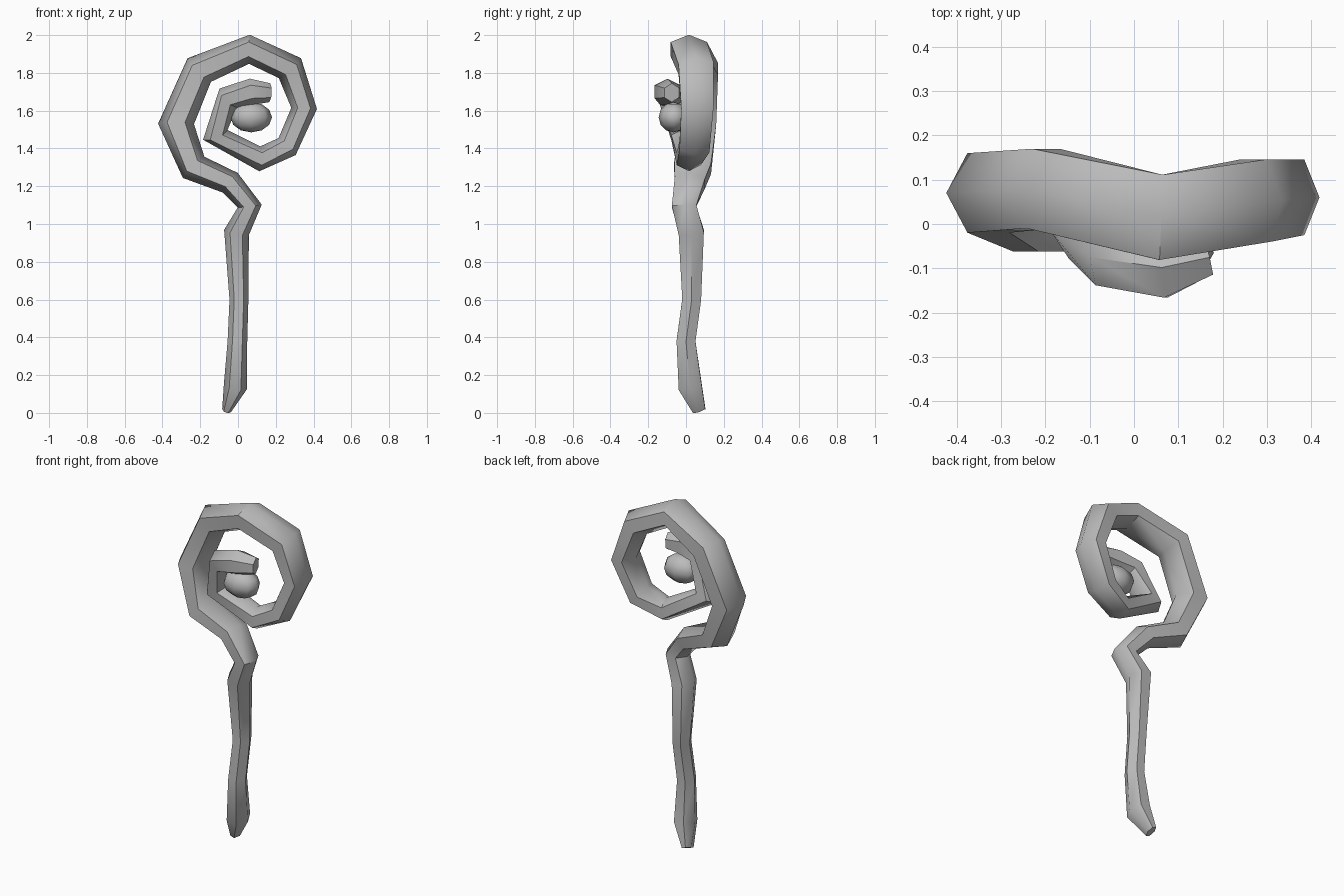
import bpy, bmesh, math
from mathutils import Vector

cube = bpy.data.objects.get("Cube")
if cube:
    bpy.data.objects.remove(cube)

grey = bpy.data.materials.new("plain grey")
grey.use_nodes = True
colour = (0.5, 0.5, 0.5, 1)
grey.diffuse_color = colour
grey.node_tree.nodes["Principled BSDF"].inputs["Base Color"].default_value = colour

SIDES = 6


def finish(name, bm, angle):
    bmesh.ops.recalc_face_normals(bm, faces=bm.faces)
    mesh = bpy.data.meshes.new(name)
    bm.to_mesh(mesh)
    bm.free()
    mesh.materials.append(grey)
    ob = bpy.data.objects.new(name, mesh)
    bpy.context.collection.objects.link(ob)
    bpy.ops.object.select_all(action="DESELECT")
    ob.select_set(True)
    bpy.context.view_layer.objects.active = ob
    bpy.ops.object.shade_smooth_by_angle(angle=math.radians(angle))
    return ob


def sweep(name, path):
    """Gnarled tube: each path entry is x, y, z, in-plane radius, depth radius."""
    pts = [Vector(p[:3]) for p in path]
    bm = bmesh.new()
    rings = []
    for i, p in enumerate(pts):
        t = Vector()
        if i > 0:
            t += (p - pts[i - 1]).normalized()
        if i < len(pts) - 1:
            t += (pts[i + 1] - p).normalized()
        t.normalize()
        n = Vector((t.z, 0, -t.x)).normalized()
        b = t.cross(n)
        ring = []
        for k in range(SIDES):
            a = math.tau * k / SIDES
            ring.append(bm.verts.new(p + n * math.cos(a) * path[i][3]
                                     + b * math.sin(a) * path[i][4] / 0.866))
        rings.append(ring)
    for r0, r1 in zip(rings, rings[1:]):
        for k in range(SIDES):
            j = (k + 1) % SIDES
            bm.faces.new((r0[k], r0[j], r1[j], r1[k]))
    bm.faces.new(rings[0])
    bm.faces.new(rings[-1])
    return finish(name, bm, 50)


# Shaft rising from the pointed foot and curling into the spiral head
sweep("spiral_staff", [
    (-0.06, 0.07, 0.013, 0.025, 0.034),
    (-0.013, 0.022, 0.14, 0.063, 0.062),
    (-0.003, 0.0, 0.38, 0.052, 0.05),
    (0.005, 0.03, 0.6, 0.05, 0.05),
    (-0.008, 0.028, 0.955, 0.067, 0.067),
    (0.062, -0.01, 1.095, 0.064, 0.065),
    (-0.04, 0.02, 1.218, 0.065, 0.08),
    (-0.235, 0.035, 1.30, 0.08, 0.098),
    (-0.328, 0.07, 1.53, 0.095, 0.09),
    (-0.205, 0.08, 1.815, 0.088, 0.09),
    (0.06, 0.015, 1.925, 0.077, 0.096),
    (0.275, 0.053, 1.825, 0.079, 0.093),
    (0.35, 0.06, 1.612, 0.068, 0.085),
    (0.26, 0.045, 1.41, 0.064, 0.08),
    (0.115, 0.015, 1.345, 0.066, 0.065),
    (-0.12, -0.02, 1.472, 0.07, 0.06),
    (-0.052, -0.075, 1.667, 0.068, 0.065),
    (0.07, -0.098, 1.70, 0.07, 0.068),
    (0.168, -0.075, 1.695, 0.05, 0.04),
])

# Rounded knob nested in the middle of the spiral
bm = bmesh.new()
bmesh.ops.create_uvsphere(bm, u_segments=8, v_segments=6, radius=1)
for v in bm.verts:
    v.co = Vector((0.07 + v.co.x * 0.11, -0.065 + v.co.y * 0.08, 1.565 + v.co.z * 0.08))
finish("centre_knob", bm, 60)
